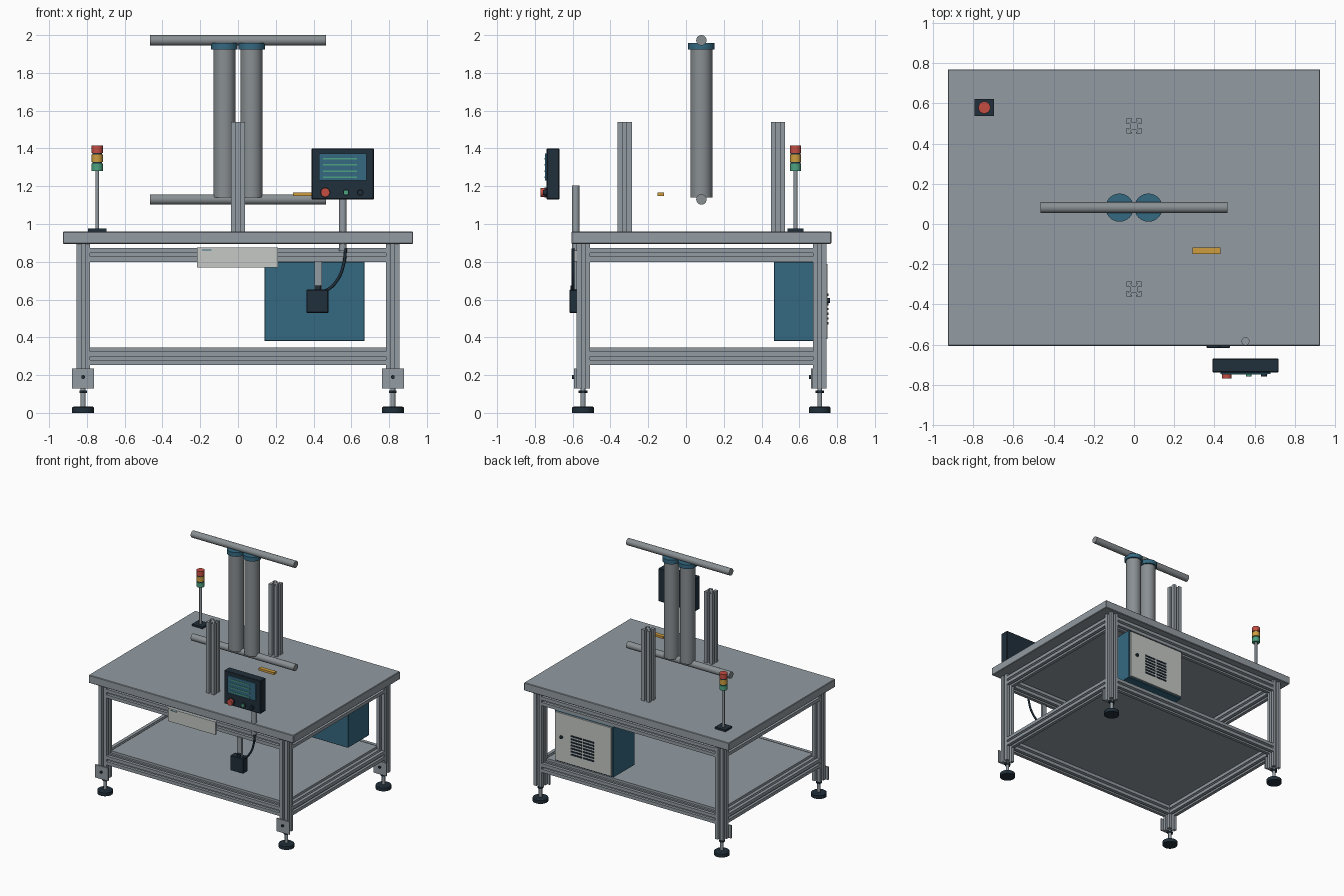
import bpy, bmesh, math
from mathutils import Matrix, Vector

if "Cube" in bpy.data.objects:
    bpy.data.objects.remove(bpy.data.objects["Cube"])


def mat(name, r, g, b):
    m = bpy.data.materials.new(name)
    m.diffuse_color = (r, g, b, 1)
    m.use_nodes = True
    m.node_tree.nodes["Principled BSDF"].inputs["Base Color"].default_value = m.diffuse_color
    return m


ALU = mat("aluminium grey", 0.29, 0.33, 0.36)
TUBE = mat("tube grey", 0.25, 0.275, 0.29)
NAVY = mat("dark navy", 0.015, 0.029, 0.043)
BLUE = mat("steel blue", 0.035, 0.14, 0.22)
LIGHT = mat("light grey", 0.56, 0.58, 0.56)
RED = mat("signal red", 0.55, 0.075, 0.055)
AMBER = mat("amber", 0.62, 0.34, 0.05)
GREEN = mat("signal green", 0.075, 0.36, 0.22)

CY = 0.0815            # table centre in y
LX, LY = 0.82, 0.6265  # leg offsets from the table centre
AXIS = {"X": Matrix.Rotation(math.pi / 2, 4, "Y"),
        "Y": Matrix.Rotation(-math.pi / 2, 4, "X"),
        "Z": Matrix.Identity(4)}


def finish(name, bm, material):
    bmesh.ops.recalc_face_normals(bm, faces=bm.faces)
    me = bpy.data.meshes.new(name)
    bm.to_mesh(me)
    bm.free()
    me.materials.append(material)
    ob = bpy.data.objects.new(name, me)
    bpy.context.collection.objects.link(ob)
    return ob


def box(name, x0, x1, y0, y1, z0, z1, material, bevel=0):
    bm = bmesh.new()
    bmesh.ops.create_cube(bm, size=1)
    for v in bm.verts:
        v.co = Vector(((x0 + x1) / 2 + v.co.x * (x1 - x0),
                       (y0 + y1) / 2 + v.co.y * (y1 - y0),
                       (z0 + z1) / 2 + v.co.z * (z1 - z0)))
    if bevel:
        bmesh.ops.bevel(bm, geom=bm.edges[:], offset=bevel, segments=1, affect="EDGES")
    return finish(name, bm, material)


def cyl(name, centre, r, length, material, axis="Z", sides=32, r2=None):
    bm = bmesh.new()
    bmesh.ops.create_cone(bm, cap_ends=True, segments=sides, radius1=r,
                          radius2=r if r2 is None else r2, depth=length)
    bm.transform(Matrix.Translation(centre) @ AXIS[axis])
    return finish(name, bm, material)


def extrusion(name, centre, length, axis, size=0.072):
    """Square T-slot aluminium profile."""
    h, a, c, d1, d2 = size / 2, size * 0.13, size * 0.23, size * 0.12, size * 0.28
    side = [(h, -h), (h, -a), (h - d1, -a), (h - d1, -c), (h - d2, -a),
            (h - d2, a), (h - d1, c), (h - d1, a), (h, a)]
    bm = bmesh.new()
    verts = []
    for k in range(4):
        rot = Matrix.Rotation(k * math.pi / 2, 3, "Z")
        verts += [bm.verts.new(rot @ Vector((x, y, -length / 2))) for x, y in side]
    face = bm.faces.new(verts)
    res = bmesh.ops.extrude_face_region(bm, geom=[face])
    top = [g for g in res["geom"] if isinstance(g, bmesh.types.BMVert)]
    bmesh.ops.translate(bm, verts=top, vec=(0, 0, length))
    bm.transform(Matrix.Translation(centre) @ AXIS[axis])
    return finish(name, bm, ALU)


# table top and lower shelf
box("table_top", -0.927, 0.927, CY - 0.688, CY + 0.688, 0.895, 0.96, ALU, 0.004)
box("lower_shelf", -0.785, 0.785, CY - 0.6, CY + 0.6, 0.325, 0.345, ALU)

# legs, levelling feet and foot plates
for sx, side in ((-1, "left"), (1, "right")):
    for sy, end in ((-1, "front"), (1, "back")):
        n, x, y = f"{end}_{side}", sx * LX, CY + sy * LY
        extrusion(f"{n}_leg", (x, y, 0.5125), 0.765, "Z")
        cyl(f"{n}_foot_pad", (x, y, 0.014), 0.058, 0.028, NAVY)
        cyl(f"{n}_foot_pad_top", (x, y, 0.0315), 0.058, 0.007, NAVY, r2=0.048)
        cyl(f"{n}_foot_stem", (x, y, 0.085), 0.013, 0.1, ALU, sides=20)
        cyl(f"{n}_foot_nut", (x, y, 0.112), 0.023, 0.014, NAVY, sides=6)
        box(f"{n}_foot_plate", x - 0.058, x + 0.058, y - 0.047, y - 0.036, 0.13, 0.235, ALU)
        cyl(f"{n}_plate_bolt", (x, y - 0.052, 0.19), 0.01, 0.012, NAVY, "Y", 16)

# frame rails
for z, level in ((0.29, "lower"), (0.836, "upper")):
    for s, end in ((-1, "front"), (1, "back")):
        extrusion(f"{level}_{end}_rail", (0, CY + s * LY, z), 2 * LX - 0.072, "X")
    for s, side in ((-1, "left"), (1, "right")):
        extrusion(f"{level}_{side}_rail", (s * LX, CY, z), 2 * LY - 0.072, "Y")

# short posts standing on the table
for s, end in ((-1, "front"), (1, "back")):
    extrusion(f"{end}_post", (0, CY + s * 0.406, 1.25), 0.58, "Z", 0.075)

# twin columns with collars, and the two cross bars
for s, side in ((-1, "left"), (1, "right")):
    cyl(f"{side}_column", (s * 0.072, CY, 1.535), 0.058, 0.79, TUBE, sides=48)
    cyl(f"{side}_collar", (s * 0.072, CY, 1.941), 0.07, 0.034, BLUE, sides=48)
for z, level in ((1.13, "lower"), (1.9725, "upper")):
    cyl(f"{level}_cross_bar", (0, CY, z), 0.0275, 0.932, TUBE, "X")
box("amber_sensor", 0.29, 0.43, -0.15, -0.117, 1.148, 1.166, AMBER)

# signal tower
tx, ty = -0.745, 0.58
box("tower_base", tx - 0.048, tx + 0.048, ty - 0.043, ty + 0.043, 0.96, 0.975, NAVY)
cyl("tower_pole", (tx, ty, 1.13), 0.01, 0.31, ALU, sides=20)
for z, m, n in ((1.301, GREEN, "green"), (1.348, AMBER, "amber"), (1.395, RED, "red")):
    cyl(f"tower_{n}_lamp", (tx, ty, z), 0.03, 0.039, m, sides=24)
cyl("tower_core", (tx, ty, 1.348), 0.026, 0.11, NAVY, sides=24)

# control panel on its pole
cyl("panel_pole", (0.555, -0.584, 1.03), 0.02, 0.345, ALU)
box("panel_housing", 0.39, 0.72, -0.738, -0.67, 1.13, 1.40, NAVY, 0.004)
box("panel_screen", 0.43, 0.68, -0.747, -0.737, 1.23, 1.372, BLUE)
for i in range(4):
    z = 1.247 + i * 0.033
    box(f"screen_line_{i + 1}", 0.45, 0.63, -0.75, -0.746, z - 0.004, z + 0.004, GREEN)
for x, r, d, m, n in ((0.462, 0.024, 0.032, RED, "stop"), (0.572, 0.014, 0.02, GREEN, "start"),
                      (0.647, 0.014, 0.02, NAVY, "reset")):
    cyl(f"{n}_button_ring", (x, -0.742, 1.167), r + 0.003, 0.014, NAVY, "Y", 24)
    cyl(f"{n}_button", (x, -0.738 - d / 2, 1.167), r, d, m, "Y", 24)

# front name plate (blank) with a small blue mark
box("blank_plate", -0.217, 0.213, -0.597, -0.584, 0.77, 0.876, LIGHT)
box("plate_mark", -0.19, -0.14, -0.599, -0.596, 0.86, 0.866, BLUE)

# pedal box, its hanger and cable
box("switch_box", 0.362, 0.478, -0.617, -0.555, 0.53, 0.652, NAVY, 0.003)
box("switch_hanger", 0.404, 0.446, -0.59, -0.57, 0.645, 0.805, ALU)
cyl("cable_gland", (0.425, -0.597, 0.66), 0.015, 0.03, NAVY, sides=16)
cu = bpy.data.curves.new("cable", "CURVE")
cu.dimensions = "3D"
cu.bevel_depth, cu.bevel_resolution = 0.008, 2
pts = [(0.57, 0.87), (0.56, 0.79), (0.53, 0.71), (0.47, 0.65), (0.43, 0.64)]
sp = cu.splines.new("BEZIER")
sp.bezier_points.add(len(pts) - 1)
for p, (x, z) in zip(sp.bezier_points, pts):
    p.co = (x, -0.597, z)
    p.handle_left_type = p.handle_right_type = "AUTO"
cu.materials.append(NAVY)
bpy.context.collection.objects.link(bpy.data.objects.new("cable", cu))

# control cabinet with vented door on the back
box("cabinet_body", 0.14, 0.67, 0.465, 0.737, 0.38, 0.80, BLUE, 0.003)
box("cabinet_door", 0.152, 0.658, 0.735, 0.75, 0.392, 0.788, LIGHT)
cyl("door_lock", (0.6, 0.753, 0.595), 0.013, 0.018, NAVY, "Y", 16)
for row in range(7):
    z = 0.475 + row * 0.025
    for col, x in enumerate((0.355, 0.465)):
        box(f"vent_{row + 1}_{col + 1}", x - 0.049, x + 0.049, 0.748, 0.755, z - 0.006, z + 0.006, NAVY)

# smooth round parts, keep hard edges
for ob in bpy.context.scene.objects:
    ob.select_set(ob.type == "MESH")
    if ob.type == "MESH":
        bpy.context.view_layer.objects.active = ob
bpy.ops.object.shade_smooth_by_angle(angle=math.radians(30))
